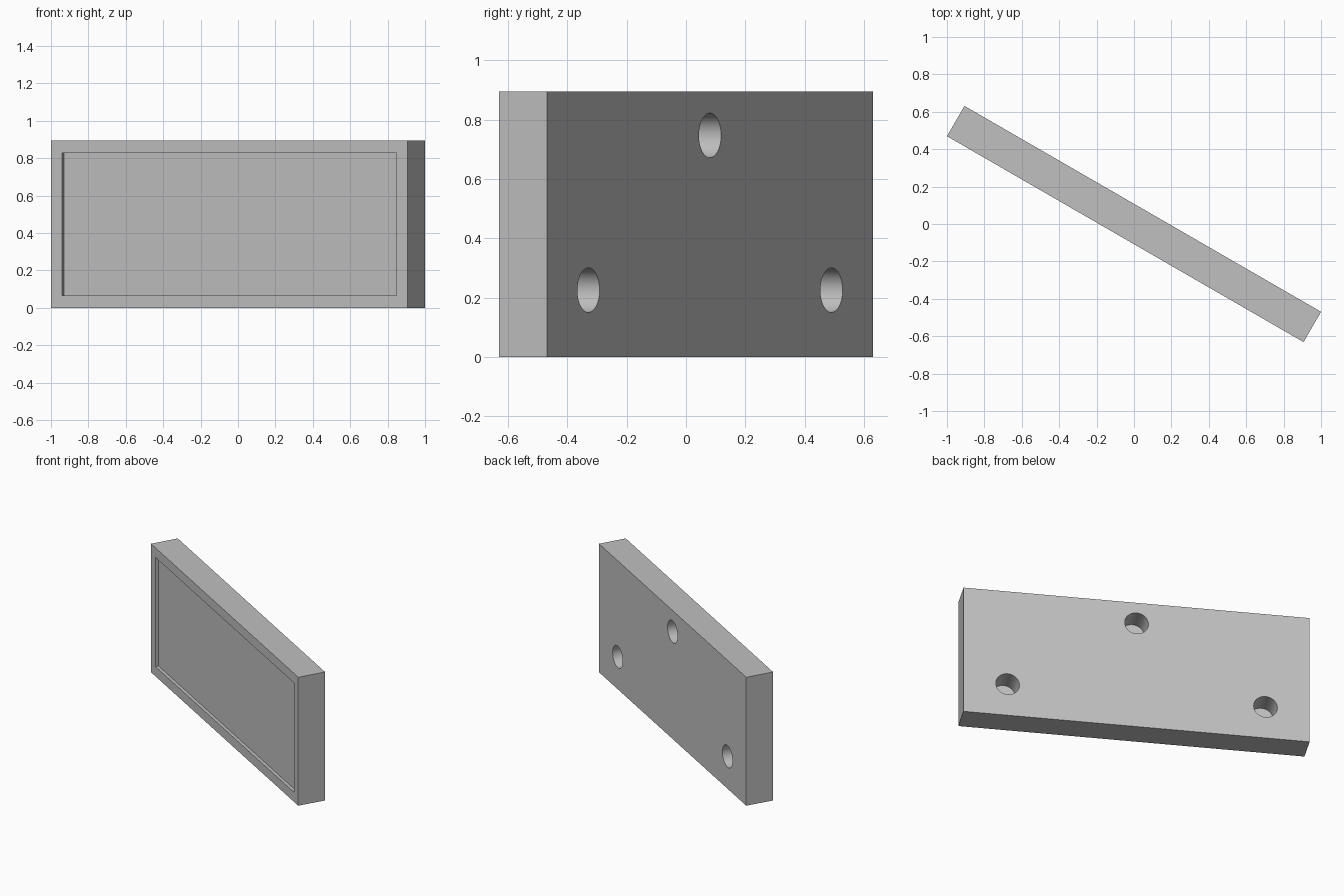
import bpy, bmesh, math
from mathutils import Matrix, Vector

cube = bpy.data.objects.get("Cube")
if cube:
    bpy.data.objects.remove(cube, do_unlink=True)

LENGTH, THICK, HEIGHT = 2.2015, 0.187, 0.895
RIM, RECESS = 0.067, 0.022
HOLE_R, HOLE_DEPTH = 0.075, 0.15
TURN = Matrix.Rotation(math.radians(-30), 4, "Z")

grey = bpy.data.materials.new("mid grey")
grey.use_nodes = True
grey.diffuse_color = (0.53, 0.53, 0.53, 1)
grey.node_tree.nodes["Principled BSDF"].inputs["Base Color"].default_value = grey.diffuse_color


def make_object(name, bm):
    mesh = bpy.data.meshes.new(name)
    bm.to_mesh(mesh)
    bm.free()
    mesh.materials.append(grey)
    obj = bpy.data.objects.new(name, mesh)
    bpy.context.collection.objects.link(obj)
    return obj


# Slab with a shallow framed recess in its front face
bm = bmesh.new()
bmesh.ops.create_cube(bm, size=1)
bmesh.ops.scale(bm, vec=(LENGTH, THICK, HEIGHT), verts=bm.verts)
bmesh.ops.translate(bm, vec=(0, 0, HEIGHT / 2), verts=bm.verts)
bm.normal_update()
front = min(bm.faces, key=lambda f: f.normal.y)
bmesh.ops.inset_region(bm, faces=[front], thickness=RIM, use_even_offset=True)
# Straight recess walls
floor = bmesh.ops.extrude_discrete_faces(bm, faces=[front])["faces"][0]
bmesh.ops.translate(bm, vec=(0, RECESS, 0), verts=floor.verts)
plate = make_object("recessed_plate", bm)

# Blind round holes in the back
bm = bmesh.new()
for x, z in ((-0.82, 0.225), (0.82, 0.225), (0, 0.747)):
    place = Matrix.Translation(Vector((x, THICK / 2, z))) @ Matrix.Rotation(math.pi / 2, 4, "X")
    bmesh.ops.create_cone(bm, cap_ends=True, segments=64, radius1=HOLE_R,
                          radius2=HOLE_R, depth=2 * HOLE_DEPTH, matrix=place)
cutter = make_object("hole_cutter", bm)
cutter.hide_render = True

cut = plate.modifiers.new("back holes", "BOOLEAN")
cut.operation = "DIFFERENCE"
cut.solver = "EXACT"
cut.object = cutter
bpy.ops.object.select_all(action="DESELECT")
plate.select_set(True)
bpy.context.view_layer.objects.active = plate
bpy.ops.object.modifier_apply(modifier=cut.name)
bpy.data.objects.remove(cutter, do_unlink=True)

# Turn the plate and keep its edges crisp
plate.data.transform(TURN)
bpy.ops.object.shade_smooth_by_angle(angle=math.radians(30))
